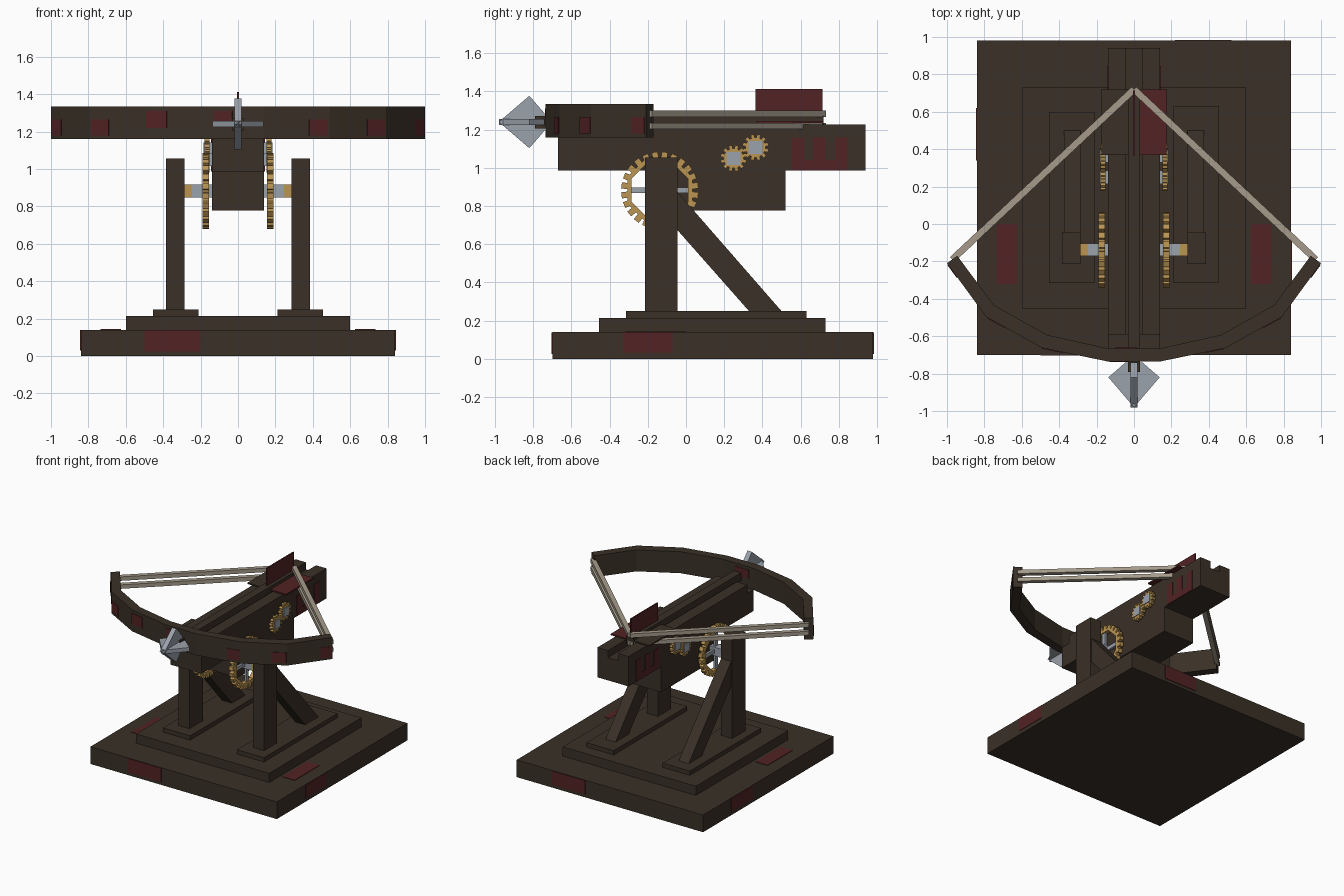
import bpy, bmesh, math
from mathutils import Vector

cube = bpy.data.objects.get("Cube")
if cube:
    bpy.data.objects.remove(cube)


def material(name, rgb):
    m = bpy.data.materials.new(name)
    m.use_nodes = True
    m.diffuse_color = (*rgb, 1)
    m.node_tree.nodes["Principled BSDF"].inputs["Base Color"].default_value = (*rgb, 1)
    return m


WOOD = material("dark wood", (0.042, 0.030, 0.020))
RED = material("dark red", (0.085, 0.016, 0.017))
GOLD = material("brass", (0.50, 0.30, 0.085))
STEEL = material("steel", (0.33, 0.36, 0.41))
CORD = material("cord", (0.38, 0.33, 0.26))


def place(axis, u, v, w):
    """2D profile point (u, v) at depth w along the axis."""
    return {"x": (w, u, v), "y": (u, w, v), "z": (u, v, w)}[axis]


def prisms(name, profiles, axis, a, b, mat):
    """One object made of profiles extruded from a to b along an axis."""
    bm = bmesh.new()
    for pts in profiles:
        lo = [bm.verts.new(place(axis, *p, a)) for p in pts]
        hi = [bm.verts.new(place(axis, *p, b)) for p in pts]
        bm.faces.new(lo)
        bm.faces.new(hi[::-1])
        for i in range(len(pts)):
            j = (i + 1) % len(pts)
            bm.faces.new((lo[i], hi[i], hi[j], lo[j]))
    bmesh.ops.recalc_face_normals(bm, faces=bm.faces)
    mesh = bpy.data.meshes.new(name)
    bm.to_mesh(mesh)
    bm.free()
    mesh.materials.append(mat)
    ob = bpy.data.objects.new(name, mesh)
    bpy.context.scene.collection.objects.link(ob)
    return ob


def rect(u0, u1, v0, v1):
    return [(u0, v0), (u1, v0), (u1, v1), (u0, v1)]


def box(name, x, y, z, mat):
    return prisms(name, [rect(*x, *y)], "z", *z, mat)


def polar(c, r, t):
    return (c[0] + r * math.cos(t), c[1] + r * math.sin(t))


def ring(c, r0, r1, n):
    """Ring of n straight segments with a flat on every side."""
    out = []
    for i in range(n):
        t0, t1 = ((i + k) * math.tau / n for k in (-0.5, 0.5))
        out.append([polar(c, r0, t0), polar(c, r1, t0), polar(c, r1, t1), polar(c, r0, t1)])
    return out


def teeth(c, r0, r1, n, half):
    out = []
    for i in range(n):
        t = (i + 0.5) * math.tau / n
        d = Vector((math.cos(t), math.sin(t)))
        p = Vector((-d.y, d.x)) * half
        o = Vector(c)
        out.append([tuple(o + d * r + p * k) for r, k in ((r0, -1), (r1, -1), (r1, 1), (r0, 1))])
    return out


# Stepped base
box("base_slab", (-0.84, 0.84), (-0.70, 0.98), (0, 0.14), WOOD)
box("base_step", (-0.60, 0.60), (-0.455, 0.73), (0.14, 0.215), WOOD)

# Red stains on the base
box("front_stain", (-0.50, -0.20), (-0.704, -0.698), (0.025, 0.137), RED)
box("back_stain", (0.22, 0.52), (0.978, 0.984), (0.025, 0.137), RED)
box("left_stain", (0.838, 0.844), (-0.33, -0.07), (0.03, 0.138), RED)
box("right_stain", (-0.844, -0.838), (0.34, 0.62), (0.03, 0.138), RED)

# Grooved stock, front ledge and belly block
g, w, top = 0.045, 0.14, 1.228
stock = [(-w, 0.985), (w, 0.985), (w, top), (g, top), (g, 1.17), (-g, 1.17), (-g, top), (-w, top)]
prisms("stock", [stock], "y", -0.59, 0.94, WOOD)
box("stock_front_ledge", (-w, w), (-0.67, -0.59), (0.985, 1.16), WOOD)
box("stock_belly", (-w, w), (-0.21, 0.52), (0.777, 0.985), WOOD)

# Bow limbs, in plan
outer = [(0.14, -0.735), (0.49, -0.663), (0.79, -0.497), (1.0, -0.21)]
inner = [(0.14, -0.665), (0.465, -0.593), (0.75, -0.433), (0.945, -0.17)]
segments = [[(-0.14, -0.735), (0.14, -0.735), (0.14, -0.665), (-0.14, -0.665)]]
for s in (-1, 1):
    for i in range(3):
        quad = (outer[i], outer[i + 1], inner[i + 1], inner[i])
        segments.append([(s * x, y) for x, y in quad])
prisms("bow", segments, "z", 1.16, 1.335, WOOD)


def bow_stain(x0, x1, z0, z1):
    """Thin red plate on the outer face of the bow."""
    s = 1 if x0 + x1 > 0 else -1

    def edge(x):
        pts = [(0, outer[0][1])] + outer
        for (xa, ya), (xb, yb) in zip(pts, pts[1:]):
            if abs(x) <= xb:
                return ya + (yb - ya) * (abs(x) - xa) / (xb - xa)
        return outer[-1][1]
    a, b = (x0, edge(x0)), (x1, edge(x1))
    o = Vector((s * 0.002, -0.004))
    pts = [a, b, tuple(Vector(b) + o), tuple(Vector(a) + o)]
    prisms("bow_stain", [pts], "z", z0, z1, RED)


bow_stain(-0.49, -0.38, 1.22, 1.31)
bow_stain(-0.13, -0.03, 1.25, 1.31)
bow_stain(0.38, 0.48, 1.18, 1.265)
for s in (-1, 1):
    bow_stain(*sorted((s * 0.69, s * 0.785)), 1.18, 1.265)
    bow_stain(*sorted((s * 0.945, s * 0.995)), 1.18, 1.265)
box("bow_inner_stain", (-0.10, 0.02), (-0.666, -0.661), (1.24, 1.31), RED)

# Arrow: shaft, crossed head blades and fletching
az = 1.24
box("arrow_shaft", (-0.033, 0.033), (-0.79, 0.72), (az - 0.033, az + 0.03), WOOD)
half = [(0, -0.98), (0.137, -0.82), (0.045, -0.74)]
blade = half + [(-u, v) for u, v in half[:0:-1]]
prisms("arrow_blade_flat", [blade], "z", az - 0.016, az + 0.016, STEEL)
prisms("arrow_blade_upright", [[(v, az + u) for u, v in blade]], "x", -0.02, 0.02, STEEL)
box("fletching_upright", (-0.005, 0.005), (0.365, 0.715), (az, 1.412), RED)
box("fletching_left", (0, 0.175), (0.37, 0.72), (az - 0.005, az + 0.005), RED)
box("fletching_right", (-0.175, 0), (0.37, 0.72), (az - 0.005, az + 0.005), WOOD)

# Parts repeated on both sides
axle = (-0.137, 0.882)
for s, side in ((1, "left"), (-1, "right")):
    def span(a, b):
        return tuple(sorted((s * a, s * b)))

    # Support post, brace and foot pad
    px = span(0.285, 0.385)
    box(side + "_pad", span(0.21, 0.455), (-0.315, 0.63 if s > 0 else 0.60), (0.215, 0.25), WOOD)
    box(side + "_post", px, (-0.215, -0.045), (0.25, 1.055), WOOD)
    brace = [(-0.05, 0.88), (0.50, 0.25), (0.33, 0.25), (-0.05, 0.68)]
    prisms(side + "_brace", [brace], "x", *span(0.285, 0.375), WOOD)

    # Large toothed wheel with spokes and axle
    wheel = ring(axle, 0.160, 0.184, 8) + teeth(axle, 0.165, 0.202, 24, 0.016)
    prisms(side + "_wheel", wheel, "x", *span(0.155, 0.19), GOLD)
    y, z = axle
    spokes = [rect(y - 0.155, y + 0.155, z - 0.015, z + 0.015),
              rect(y - 0.015, y + 0.015, z - 0.155, z + 0.155)]
    prisms(side + "_spokes", spokes, "x", *span(0.163, 0.182), STEEL)
    ay, zz = (y - 0.033, y + 0.033), (z - 0.035, z + 0.035)
    box(side + "_axle", span(0.135, 0.245), ay, zz, STEEL)
    box(side + "_axle_collar", span(0.245, 0.29), ay, zz, GOLD)

    # Two small gears with square steel hubs
    for c in ((0.249, 1.05), (0.364, 1.107)):
        gear = ring(c, 0.025, 0.054, 12) + teeth(c, 0.045, 0.069, 12, 0.009)
        prisms(side + "_gear", gear, "x", *span(0.152, 0.178), GOLD)
        hub = rect(c[0] - 0.036, c[0] + 0.036, c[1] - 0.034, c[1] + 0.034)
        prisms(side + "_gear_hub", [hub], "x", *span(0.138, 0.184), STEEL)

    # Bow strings, an upper and a lower pair
    tip, nock = Vector((s * 0.972, -0.19)), Vector((0, 0.72))
    d = (nock - tip).normalized()
    p = Vector((-d.y, d.x)) * 0.018
    line = [tuple(q) for q in (tip - p, nock - p, nock + p, tip + p)]
    for label, z0 in (("upper", 1.267), ("lower", 1.202)):
        prisms(f"{side}_{label}_string", [line], "z", z0, z0 + 0.032, CORD)

    # Red stains on the base top and the stock side
    box(side + "_top_stain", span(0.625, 0.735), (-0.32, 0), (0.138, 0.144), RED)
    smear = [rect(0.555, 0.845, 0.987, 1.04)]
    smear += [rect(v, v + 0.065, 1.04, h) for v, h in ((0.555, 1.155), (0.665, 1.16), (0.78, 1.16))]
    prisms(side + "_stock_stain", smear, "x", *span(0.138, 0.144), RED)
